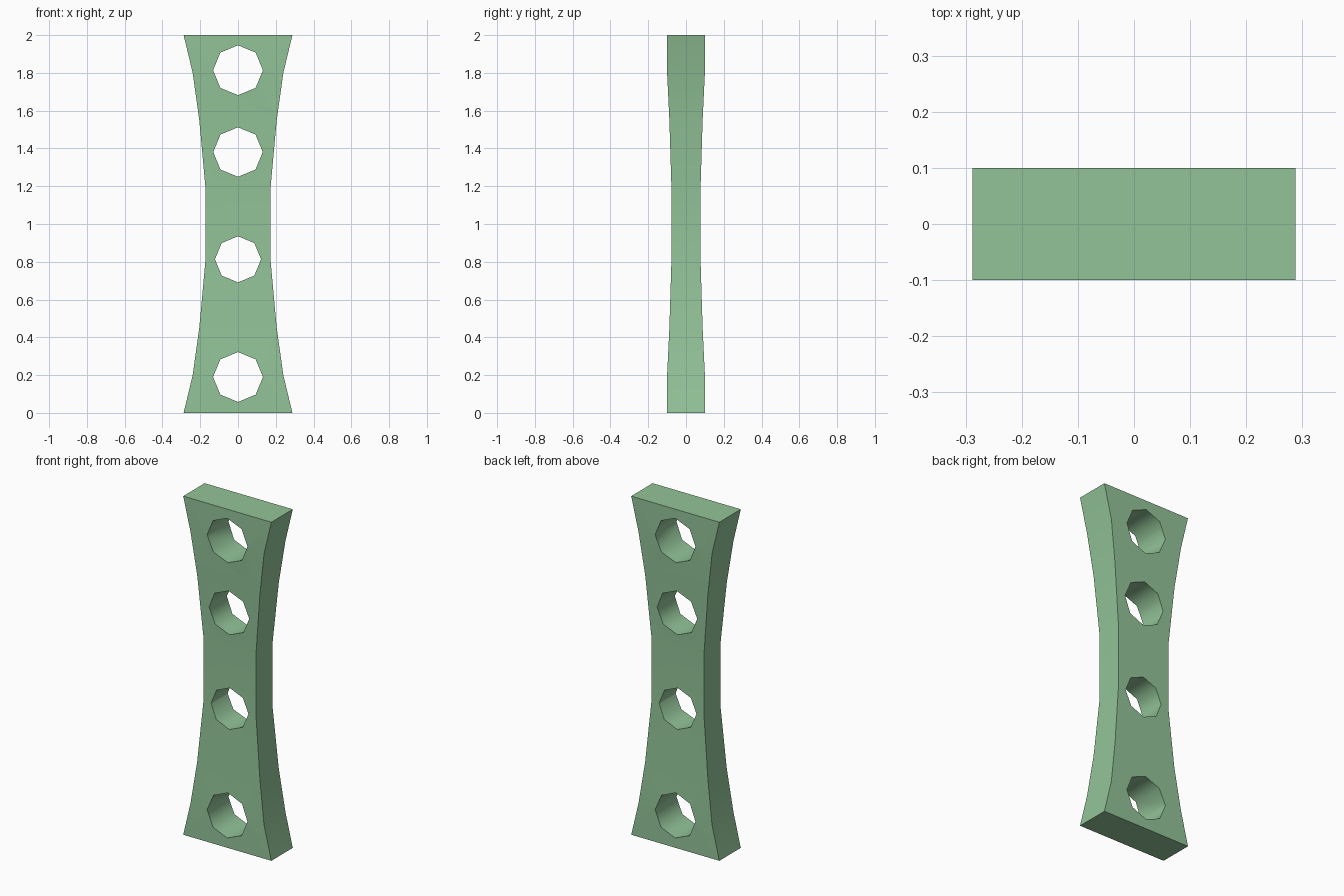
import bpy
import bmesh
import math

cube = bpy.data.objects.get("Cube")
if cube:
    bpy.data.objects.remove(cube, do_unlink=True)

# Single soft green material
green = bpy.data.materials.new("soft_green")
green.use_nodes = True
colour = (0.29, 0.55, 0.315, 1)
green.diffuse_color = colour
green.node_tree.nodes["Principled BSDF"].inputs["Base Color"].default_value = colour


def new_object(name, bm):
    bmesh.ops.recalc_face_normals(bm, faces=bm.faces)
    mesh = bpy.data.meshes.new(name)
    bm.to_mesh(mesh)
    bm.free()
    mesh.materials.append(green)
    obj = bpy.data.objects.new(name, mesh)
    bpy.context.collection.objects.link(obj)
    return obj


# Waisted bar: (height, half width, half depth) for the lower half, mirrored upward
lower = [(0, 0.288, 0.1), (0.2, 0.24, 0.1), (0.45, 0.205, 0.088), (0.81, 0.172, 0.077)]
sections = lower + [(2 - z, w, d) for z, w, d in reversed(lower)]
bm = bmesh.new()
rings = [[bm.verts.new((sx * w, sy * d, z))
          for sx, sy in ((-1, -1), (1, -1), (1, 1), (-1, 1))]
         for z, w, d in sections]
for a, b in zip(rings, rings[1:]):
    for i in range(4):
        j = (i + 1) % 4
        bm.faces.new((a[i], a[j], b[j], b[i]))
bm.faces.new(rings[0])
bm.faces.new(rings[-1])
bar = new_object("bar", bm)

# Octagonal through holes: (height, radius)
bm = bmesh.new()
for z, r in [(0.19, 0.132), (0.813, 0.122), (1.381, 0.131), (1.814, 0.132)]:
    ends = [[bm.verts.new((r * math.sin(k * math.pi / 4), y, z + r * math.cos(k * math.pi / 4)))
             for k in range(8)] for y in (-0.3, 0.3)]
    for k in range(8):
        n = (k + 1) % 8
        bm.faces.new((ends[0][k], ends[0][n], ends[1][n], ends[1][k]))
    for end in ends:
        bm.faces.new(end)
cutter = new_object("hole_cutter", bm)

cut = bar.modifiers.new("holes", "BOOLEAN")
cut.operation = "DIFFERENCE"
cut.solver = "EXACT"
cut.object = cutter
bpy.context.view_layer.objects.active = bar
bar.select_set(True)
bpy.ops.object.modifier_apply(modifier=cut.name)
bpy.data.objects.remove(cutter, do_unlink=True)

# Soft shading inside the holes and along the curves, crisp outer edges
bpy.ops.object.shade_smooth_by_angle(angle=math.radians(50))
